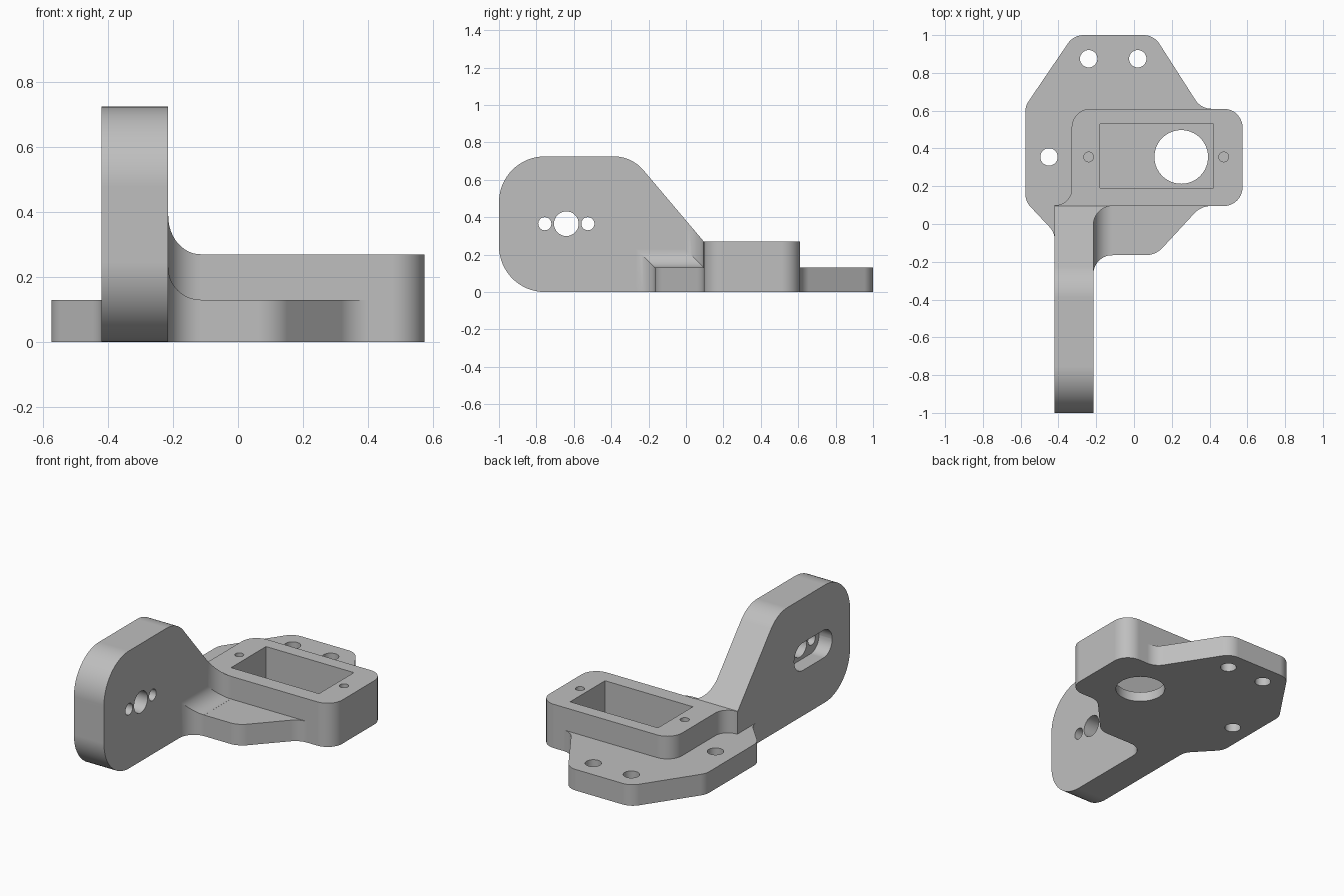
import bpy, math
from mathutils import Vector

cube = bpy.data.objects.get("Cube")
if cube:
    bpy.data.objects.remove(cube, do_unlink=True)

grey = bpy.data.materials.new("light grey")
grey.use_nodes = True
colour = (0.52, 0.52, 0.52, 1)
grey.diffuse_color = colour
grey.node_tree.nodes["Principled BSDF"].inputs["Base Color"].default_value = colour

PLATE_TOP, BLOCK_TOP = 0.13, 0.27
ARM_OUT, ARM_IN = -0.42, -0.215
BLOCK_FRONT, PLATE_FRONT = 0.095, -0.165
SLOPE = 1.18
FILLET = 0.1


def rounded(points, steps=10):
    """Outline through (a, b, radius) corners, each replaced by a tangent arc."""
    out = []
    for i, (a, b, r) in enumerate(points):
        p = Vector((a, b))
        if r == 0:
            out.append(p)
            continue
        u = (Vector(points[i - 1][:2]) - p).normalized()
        v = (Vector(points[(i + 1) % len(points)][:2]) - p).normalized()
        half = u.angle(v) / 2
        centre = p + (u + v).normalized() * (r / math.sin(half))
        start = p + u * (r / math.tan(half)) - centre
        end = p + v * (r / math.tan(half)) - centre
        sweep = math.pi - 2 * half
        for k in range(steps + 1):
            t = k / steps
            out.append(centre + (start * math.sin((1 - t) * sweep)
                                 + end * math.sin(t * sweep)) / math.sin(sweep))
    return out


def circle(a, b, r, n=48):
    return [Vector((a + r * math.cos(2 * math.pi * k / n),
                    b + r * math.sin(2 * math.pi * k / n))) for k in range(n)]


def loft(name, rings):
    """Closed solid skinned through rings of equal length."""
    n = len(rings[0])
    verts = [v for ring in rings for v in ring]
    faces = [list(range(n))[::-1], list(range(len(verts) - n, len(verts)))]
    for j in range(len(rings) - 1):
        for i in range(n):
            k = (i + 1) % n
            faces.append([j * n + i, j * n + k, (j + 1) * n + k, (j + 1) * n + i])
    mesh = bpy.data.meshes.new(name)
    mesh.from_pydata(verts, [], faces)
    mesh.materials.append(grey)
    obj = bpy.data.objects.new(name, mesh)
    bpy.context.collection.objects.link(obj)
    return obj


def prism_z(name, outline, low, high):
    return loft(name, [[(p.x, p.y, z) for p in outline] for z in (low, high)])


def prism_x(name, outline, low, high):
    return loft(name, [[(x, p.x, p.y) for p in outline] for x in (low, high)])


# Mounting plate, outline counterclockwise
plate = prism_z("bracket", rounded([
    (ARM_OUT, -0.045, 0.1), (ARM_OUT, PLATE_FRONT, 0), (0.115, PLATE_FRONT, 0.12),
    (0.355, BLOCK_FRONT, 0.12), (0.45, BLOCK_FRONT, 0), (0.45, 0.61, 0),
    (0.355, 0.61, 0.1), (0.105, 1, 0.1), (-0.32, 1, 0.1),
    (-0.575, 0.625, 0.1), (-0.575, 0.12, 0.1)]), 0, PLATE_TOP)

# Raised block, flaring out to the arm at its inner corner
block = prism_z("block", rounded([
    (ARM_OUT, BLOCK_FRONT, 0), (0.575, BLOCK_FRONT, 0.1), (0.575, 0.61, 0.1),
    (-0.33, 0.61, 0.1), (-0.33, 0.1, 0.085), (ARM_OUT, 0.1, 0)]), 0, BLOCK_TOP)

# Upright arm
arm = prism_x("arm", rounded([
    (-1, 0, 0.245), (0.1, 0, 0), (0.1, BLOCK_TOP, 0), (BLOCK_FRONT, BLOCK_TOP, 0),
    (-0.29, 0.725, 0.21), (-1, 0.725, 0.245)], 16), ARM_OUT, ARM_IN)

# Concave fillets joining the arm to the plate and to the block
plate_rings, block_rings = [], []
stations = [(-0.3, FILLET)]
for k in range(13):
    a = k / 12 * math.pi / 2
    stations.append((ARM_IN + FILLET * (1 - math.cos(a)),
                     max(FILLET * (1 - math.sin(a)), 0.0005)))
for x, d in stations:
    front, top = PLATE_FRONT - d, PLATE_TOP + d
    plate_rings.append([(x, front, 0), (x, 0.12, 0), (x, 0.12, top), (x, front, top)])
    front = BLOCK_FRONT - d
    block_rings.append([(x, front, 0), (x, 0.12, 0), (x, 0.12, BLOCK_TOP),
                        (x, BLOCK_FRONT, BLOCK_TOP), (x, front, BLOCK_TOP + SLOPE * d)])
plate_fillet = loft("plate_fillet", plate_rings)
block_fillet = loft("block_fillet", block_rings)

# Cutters: pocket, shaft opening, screw holes, arm recess
cutters = [
    prism_z("pocket", rounded([(-0.18, 0.19, 0), (0.42, 0.19, 0),
                               (0.42, 0.53, 0), (-0.18, 0.53, 0)]), 0.06, 0.4),
    prism_z("shaft_opening", circle(0.25, 0.355, 0.142, 64), -0.1, 0.1)]
for x in (-0.24, 0.475):
    cutters.append(prism_z("pilot_hole", circle(x, 0.355, 0.026, 24), 0.06, 0.4))
for x, y in ((-0.24, 0.875), (0.02, 0.875), (-0.45, 0.355)):
    cutters.append(prism_z("screw_hole", circle(x, y, 0.046, 32), -0.1, 0.2))
for y, r in ((-0.755, 0.035), (-0.64, 0.066), (-0.525, 0.035)):
    cutters.append(prism_x("arm_hole", circle(y, 0.365, r, 32), -0.5, -0.1))
cutters.append(prism_x("arm_recess", rounded([
    (-0.825, 0.28, 0.084), (-0.455, 0.28, 0.084),
    (-0.455, 0.45, 0.084), (-0.825, 0.45, 0.084)]), -0.5, ARM_OUT + 0.09))

# Join the solids, then cut
joined = [block, arm, plate_fillet, block_fillet]
for tool in joined + cutters:
    tool.hide_render = True
    mod = plate.modifiers.new(tool.name, "BOOLEAN")
    mod.operation = "UNION" if tool in joined else "DIFFERENCE"
    mod.solver = "EXACT"
    mod.object = tool
bpy.context.view_layer.update()
result = bpy.data.meshes.new_from_object(
    plate.evaluated_get(bpy.context.evaluated_depsgraph_get()))
plate.modifiers.clear()
plate.data = result
for tool in joined + cutters:
    bpy.data.objects.remove(tool, do_unlink=True)

# Smooth the curved walls, keep the edges crisp
bpy.ops.object.select_all(action="DESELECT")
plate.select_set(True)
bpy.context.view_layer.objects.active = plate
bpy.ops.object.shade_smooth_by_angle(angle=math.radians(25))
weighted = plate.modifiers.new("weighted_normals", "WEIGHTED_NORMAL")
weighted.keep_sharp = True
